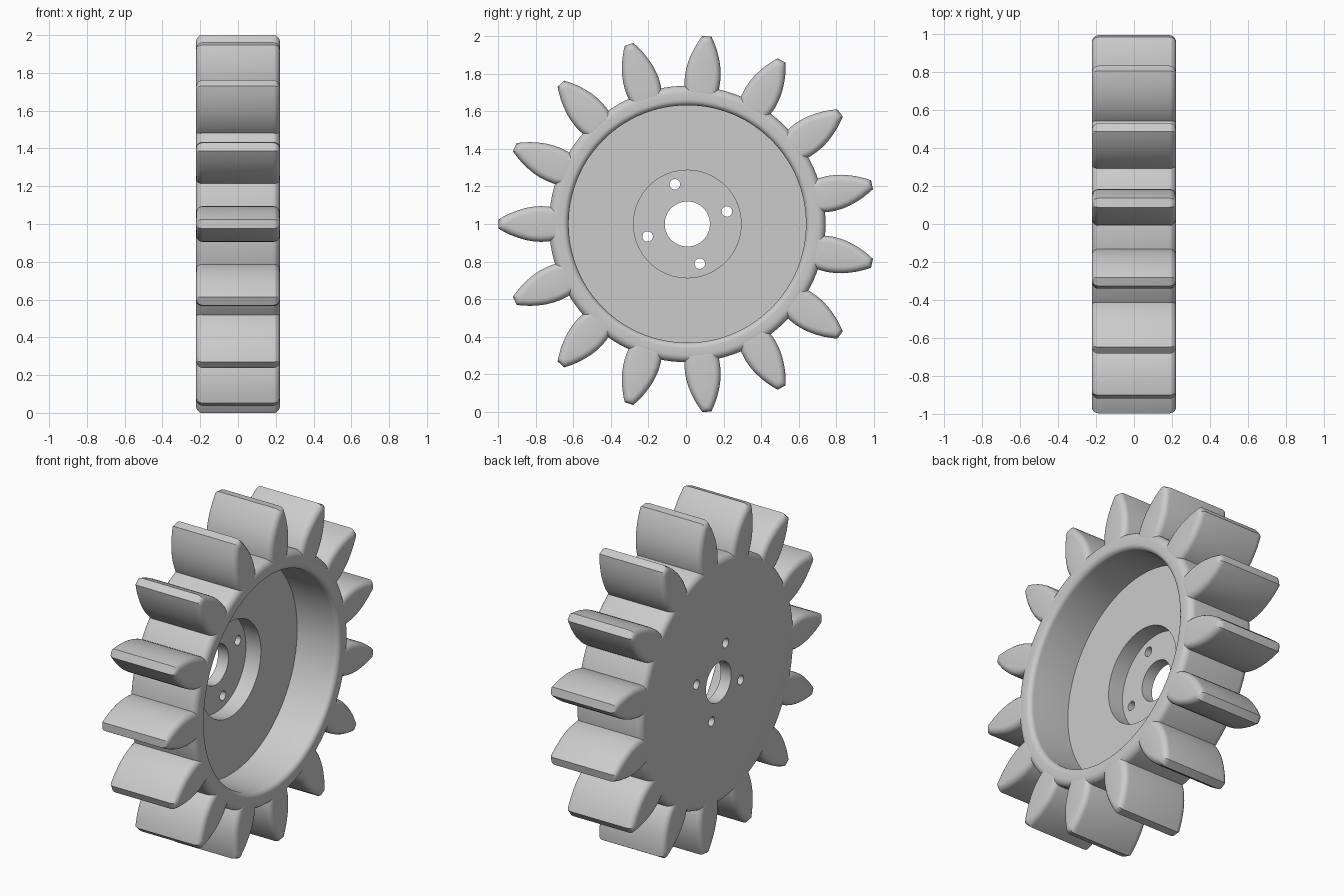
import bpy
import bmesh
from math import radians, cos, sin, pi
from mathutils import Matrix, Vector

old = bpy.data.objects.get("Cube")
if old:
    bpy.data.objects.remove(old, do_unlink=True)

HALF = 0.222                       # half of the wheel's width
CENTRE = Vector((0, 0.007, 1.0))
TEETH = 15

grey = bpy.data.materials.new("light_grey")
grey.use_nodes = True
colour = (0.6, 0.6, 0.6, 1)
grey.diffuse_color = colour
grey.node_tree.nodes["Principled BSDF"].inputs["Base Color"].default_value = colour


def make_object(name, bm):
    bmesh.ops.recalc_face_normals(bm, faces=bm.faces)
    mesh = bpy.data.meshes.new(name)
    bm.to_mesh(mesh)
    bm.free()
    mesh.materials.append(grey)
    obj = bpy.data.objects.new(name, mesh)
    bpy.context.collection.objects.link(obj)
    obj.location = CENTRE
    return obj


def smooth(obj):
    bpy.ops.object.select_all(action="DESELECT")
    obj.select_set(True)
    bpy.context.view_layer.objects.active = obj
    bpy.ops.object.shade_smooth_by_angle(angle=radians(30))


def fillet(x, r, size, start, steps=6):
    """Quarter arc around (x, r), starting at an angle in degrees."""
    return [(x + size * cos(radians(start + 90 * i / steps)),
             r + size * sin(radians(start + 90 * i / steps))) for i in range(steps + 1)]


# Wheel body: lathed section with rounded rims, a recess, a counterbore and a bore
outer, inner = 0.04, 0.03
section = [(-HALF, 0.12), (-0.152, 0.12), (-0.152, 0.286), (-0.053, 0.286), (-0.053, 0.631)]
section += fillet(HALF - inner, 0.631 + inner, inner, -90)
section += fillet(HALF - outer, 0.735 - outer, outer, 0)
section += fillet(-HALF + outer, 0.735 - outer, outer, 90)

# The inner lip curves outward from the recess wall to the rim face
bm = bmesh.new()
verts = [bm.verts.new((x, 0, r)) for x, r in section]
edges = [bm.edges.new((a, b)) for a, b in zip(verts, verts[1:] + verts[:1])]
bmesh.ops.spin(bm, geom=verts + edges, cent=(0, 0, 0), axis=(1, 0, 0),
               angle=2 * pi, steps=120, use_merge=True)
bmesh.ops.remove_doubles(bm, verts=bm.verts, dist=1e-5)
wheel = make_object("wheel_body", bm)

# Four bolt holes cut through the hub
bm = bmesh.new()
for i in range(4):
    place = (Matrix.Rotation(radians(17.5 + 90 * i), 4, "X")
             @ Matrix.Translation((-0.18, 0.221, 0)) @ Matrix.Rotation(pi / 2, 4, "Y"))
    bmesh.ops.create_cone(bm, cap_ends=True, segments=24, radius1=0.028,
                          radius2=0.028, depth=0.24, matrix=place)
cutter = make_object("bolt_hole_cutter", bm)
cutter.hide_render = True
mod = wheel.modifiers.new("bolt_holes", "BOOLEAN")
mod.operation = "DIFFERENCE"
mod.solver = "EXACT"
mod.object = cutter
bpy.context.view_layer.objects.active = wheel
bpy.ops.object.modifier_apply(modifier=mod.name)
bpy.data.objects.remove(cutter, do_unlink=True)
smooth(wheel)

# Tooth: leaf-shaped outline given as radius and half width, rounded at both ends
flank = [(0.67, 0.076), (0.70, 0.086), (0.74, 0.093), (0.78, 0.095), (0.82, 0.092),
         (0.86, 0.085), (0.90, 0.073), (0.94, 0.058), (0.98, 0.038), (1.004, 0.024)]
outline = flank + [(r, -w) for r, w in reversed(flank)]

bm = bmesh.new()
face = bm.faces.new([bm.verts.new((-HALF, r, w)) for r, w in outline])
grown = bmesh.ops.extrude_face_region(bm, geom=[face], use_keep_orig=True)["geom"]
bmesh.ops.translate(bm, vec=(2 * HALF, 0, 0),
                    verts=[v for v in grown if isinstance(v, bmesh.types.BMVert)])
rims = [e for e in bm.edges if abs(e.verts[0].co.x - e.verts[1].co.x) < 1e-5]
bmesh.ops.bevel(bm, geom=rims, offset=0.035, segments=5, profile=0.5,
                affect="EDGES", clamp_overlap=True)
tooth = make_object("tooth_1", bm)
smooth(tooth)

# Teeth spaced evenly round the rim
for i in range(TEETH):
    part = tooth
    if i:
        part = tooth.copy()
        part.name = f"tooth_{i + 1}"
        bpy.context.collection.objects.link(part)
    part.rotation_euler.x = pi + 2 * pi * i / TEETH
